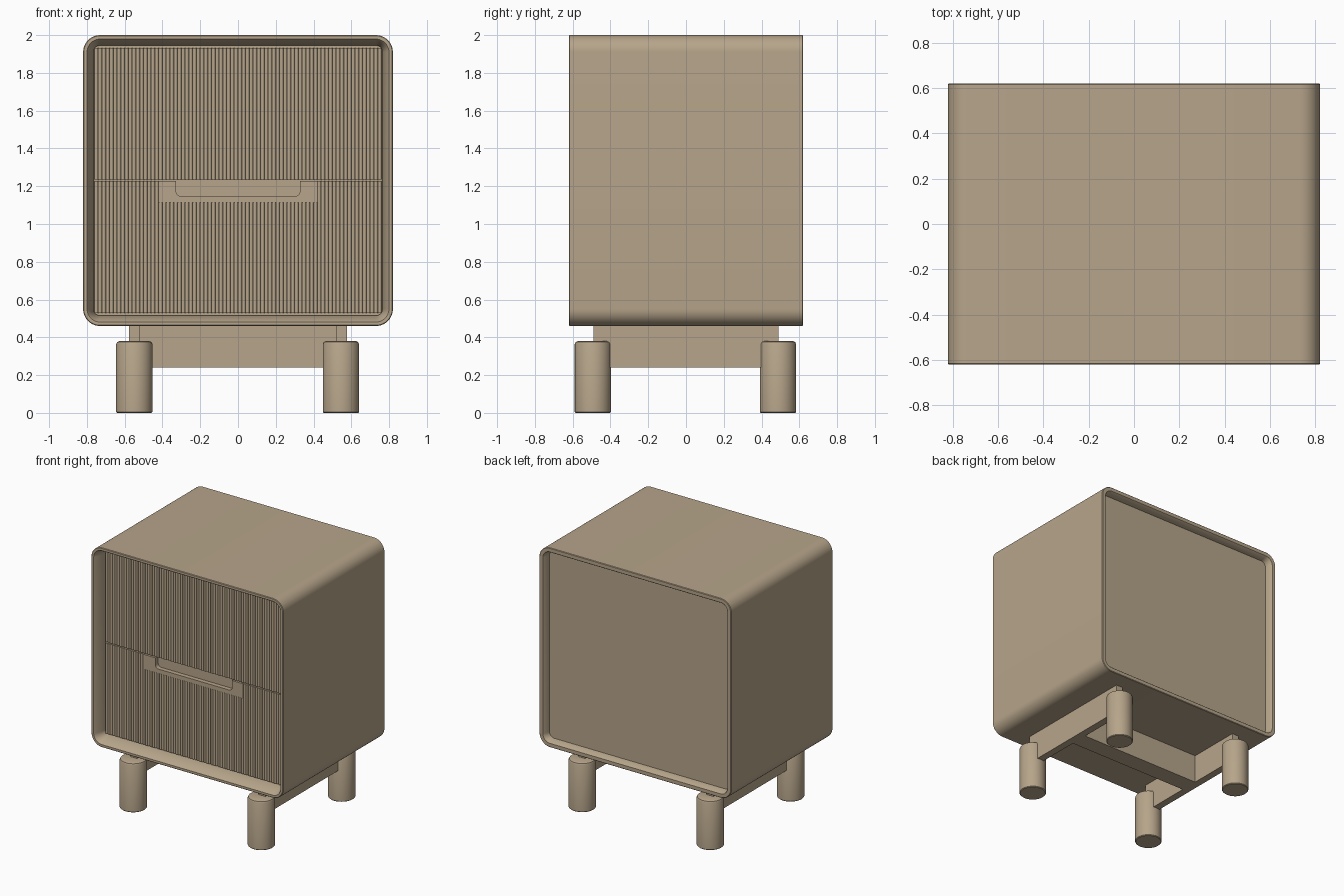
import bpy, bmesh, math

if "Cube" in bpy.data.objects:
    bpy.data.objects.remove(bpy.data.objects["Cube"])

wood = bpy.data.materials.new("tan_wood")
wood.diffuse_color = (0.47, 0.375, 0.255, 1)
wood.use_nodes = True
wood.node_tree.nodes["Principled BSDF"].inputs["Base Color"].default_value = wood.diffuse_color


def finish(name, bm, smooth=True):
    bmesh.ops.recalc_face_normals(bm, faces=bm.faces)
    me = bpy.data.meshes.new(name)
    bm.to_mesh(me)
    bm.free()
    ob = bpy.data.objects.new(name, me)
    bpy.context.collection.objects.link(ob)
    me.materials.append(wood)
    if smooth:
        bpy.ops.object.select_all(action='DESELECT')
        ob.select_set(True)
        bpy.context.view_layer.objects.active = ob
        bpy.ops.object.shade_smooth_by_angle(angle=math.radians(35))
    return ob


def prism(name, pts, vec, smooth=False):
    """Extrude a closed outline along a vector."""
    bm = bmesh.new()
    a = [bm.verts.new(p) for p in pts]
    b = [bm.verts.new([p[i] + vec[i] for i in range(3)]) for p in pts]
    n = len(a)
    bm.faces.new(a)
    bm.faces.new(b[::-1])
    for i in range(n):
        bm.faces.new((a[i], a[(i + 1) % n], b[(i + 1) % n], b[i]))
    return finish(name, bm, smooth)


def box(name, x0, x1, y0, y1, z0, z1):
    return prism(name, [(x0, y0, z0), (x1, y0, z0), (x1, y1, z0), (x0, y1, z0)],
                 (0, 0, z1 - z0))


HX, HY, Z0, Z1, R = 0.82, 0.62, 0.46, 2.0, 0.09


def rounded(inset, y, seg=10):
    """Rounded rectangle in the x-z plane, moved inward by inset."""
    r, pts = R - inset, []
    corners = ((HX - R, Z1 - R), (-HX + R, Z1 - R), (-HX + R, Z0 + R), (HX - R, Z0 + R))
    for k, (cx, cz) in enumerate(corners):
        for i in range(seg + 1):
            t = math.pi / 2 * (k + i / seg)
            pts.append((cx + r * math.cos(t), y, cz + r * math.sin(t)))
    return pts


# Rounded shell, open front and back with splayed inner lips
bm = bmesh.new()
section = [(0.055, -0.53), (0.025, -0.616), (0.021, -HY), (0.004, -HY), (0, -0.616),
           (0, 0.616), (0.004, HY), (0.031, HY), (0.035, 0.616), (0.05, 0.56)]
loops = [[bm.verts.new(p) for p in rounded(i, y)] for i, y in section]
for k, a in enumerate(loops):
    b = loops[(k + 1) % len(loops)]
    for i in range(len(a)):
        j = (i + 1) % len(a)
        bm.faces.new((a[i], a[j], b[j], b[i]))
finish("cabinet_shell", bm)

# Back panel and the carcass board behind the drawers
prism("back_panel", rounded(0.045, 0.52), (0, 0.045, 0))
prism("carcass_front", rounded(0.05, -0.505), (0, 0.03, 0))


# Fluted drawer fronts: half-round ribs on a 0.02 pitch
def fluted(name, x0, x1, z0, z1, pitch=0.02, face=-0.53, depth=0.009, seg=6):
    n = round((x1 - x0) / pitch)
    pts = [(x1, -0.50, z0), (x0, -0.50, z0)]
    for k in range(n):
        for i in range(seg + (k == n - 1)):
            t = math.pi * i / seg
            pts.append((x0 + pitch * (k + 0.5 - 0.5 * math.cos(t)),
                        face - depth * math.sin(t), z0))
    return prism(name, pts, (0, 0, z1 - z0), True)


W, H = 0.76, 0.42
fluted("upper_drawer_front", -W, W, 1.236, 1.932)
fluted("lower_drawer_front", -W, W, 0.53, 1.115)
fluted("lower_drawer_front_left", -W, -H, 1.115, 1.228)
fluted("lower_drawer_front_right", H, W, 1.115, 1.228)

# Handle plate with a round-cornered finger recess open at the top
hx, hz, hr, top, yf = 0.328, 1.148, 0.025, 1.228, -0.54
pts = [(-hx, yf, top), (-H, yf, top), (-H, yf, 1.115), (H, yf, 1.115), (H, yf, top), (hx, yf, top)]
for cx, start in ((hx - hr, 0), (-hx + hr, -math.pi / 2)):
    for i in range(7):
        t = start - math.pi / 2 * i / 6
        pts.append((cx + hr * math.cos(t), yf, hz + hr + hr * math.sin(t)))
prism("handle_plate", pts, (0, 0.04, 0))

# H-shaped base: two side rails and a centre cross rail
for side, s in (("left", -1), ("right", 1)):
    xs = sorted((s * 0.52, s * 0.577))
    box(side + "_base_rail", xs[0], xs[1], -0.49, 0.49, 0.24, 0.47)
box("cross_rail", -0.53, 0.53, -0.07, 0.07, 0.24, 0.47)


# Round legs with softened rims, lathed from a profile
def leg(name, x, y, r=0.096, h=0.38, seg=40):
    prof = [(r - 0.005, 0), (r, 0.005), (r, h - 0.016), (r - 0.005, h - 0.005), (r - 0.016, h)]
    bm = bmesh.new()
    rings = [[bm.verts.new((x + q * math.cos(2 * math.pi * i / seg),
                            y + q * math.sin(2 * math.pi * i / seg), z))
              for i in range(seg)] for q, z in prof]
    for a, b in zip(rings, rings[1:]):
        for i in range(seg):
            j = (i + 1) % seg
            bm.faces.new((a[i], a[j], b[j], b[i]))
    bm.faces.new(rings[0][::-1])
    bm.faces.new(rings[-1])
    finish(name, bm)


for fb, y in (("front", -0.493), ("back", 0.487)):
    for lr, x in (("left", -0.549), ("right", 0.545)):
        leg(f"{fb}_{lr}_leg", x, y)
